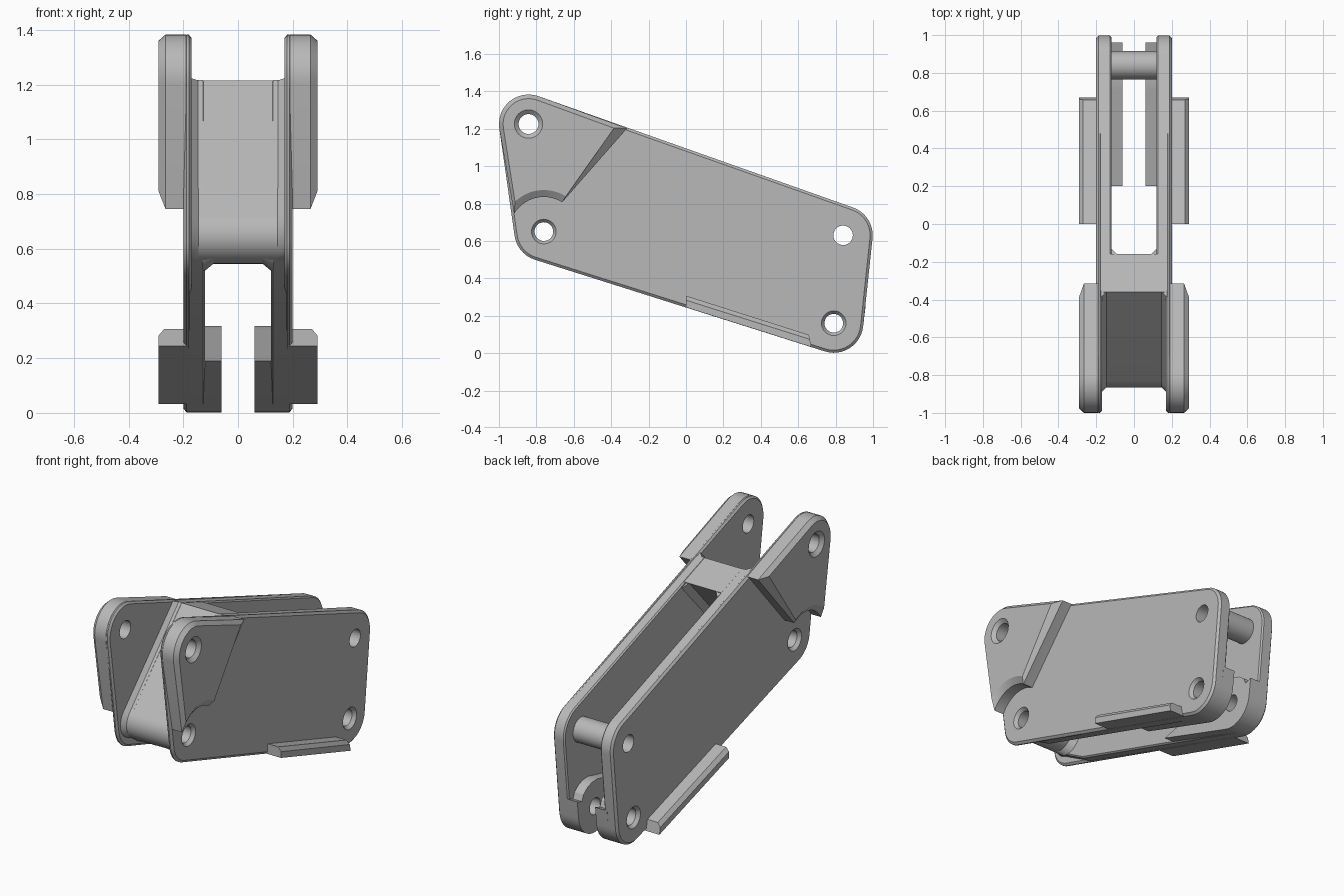
import bpy, bmesh
from math import cos, sin, atan2, pi, radians
from mathutils import Vector
from mathutils.geometry import convex_hull_2d

default = bpy.data.objects.get("Cube")
if default:
    bpy.data.objects.remove(default, do_unlink=True)

grey = bpy.data.materials.new("plain_grey")
grey.use_nodes = True
colour = (0.48, 0.48, 0.48, 1)
grey.diffuse_color = colour
grey.node_tree.nodes["Principled BSDF"].inputs["Base Color"].default_value = colour

# Pivot centres in the side plane (y, z), anticlockwise
FRONT_LOW = Vector((-0.76, 0.65))
BACK_LOW = Vector((0.79, 0.16))
BACK_TOP = Vector((0.84, 0.63))
FRONT_TOP = Vector((-0.842, 1.225))
CORNERS = [FRONT_LOW, BACK_LOW, BACK_TOP, FRONT_TOP]
R = 0.158


def arc(c, r, a, b, n=12):
    return [Vector((c[0] + r * cos(a + (b - a) * i / n), c[1] + r * sin(a + (b - a) * i / n)))
            for i in range(n + 1)]


def corner_arc(i, r):
    """Rounded corner i of the link outline."""
    p, c, q = CORNERS[i - 1], CORNERS[i], CORNERS[(i + 1) % 4]
    a = atan2(c.y - p.y, c.x - p.x) - pi / 2
    b = atan2(q.y - c.y, q.x - c.x) - pi / 2
    return arc(c, r, a, a + (b - a) % (2 * pi))


def outline(r=R):
    return [p for i in range(4) for p in corner_arc(i, r)]


def hull(points):
    return [points[i] for i in convex_hull_2d(points)]


def inset(pts, d):
    """Shrink a closed polygon by d with mitred corners."""
    n = len(pts)
    area = sum(pts[i - 1].x * pts[i].y - pts[i].x * pts[i - 1].y for i in range(n))
    s = 1 if area > 0 else -1
    result = []
    for i in range(n):
        e = (pts[i] - pts[i - 1]).normalized()
        f = (pts[(i + 1) % n] - pts[i]).normalized()
        n1, n2 = Vector((-e.y, e.x)) * s, Vector((-f.y, f.x)) * s
        result.append(pts[i] + (n1 + n2) * d / max(0.3, 1 + n1.dot(n2)))
    return result


def shift(pts, y, z):
    return [p + Vector((y, z)) for p in pts]


def add_loft(bm, rings):
    loops = [[bm.verts.new((x, p[0], p[1])) for p in pts] for x, pts in rings]
    for a, b in zip(loops, loops[1:]):
        for i in range(len(a)):
            bm.faces.new((a[i - 1], a[i], b[i], b[i - 1]))
    bm.faces.new(loops[0])
    bm.faces.new(loops[-1])


def finish(name, bm):
    bmesh.ops.recalc_face_normals(bm, faces=bm.faces)
    mesh = bpy.data.meshes.new(name)
    bm.to_mesh(mesh)
    bm.free()
    mesh.materials.append(grey)
    ob = bpy.data.objects.new(name, mesh)
    bpy.context.collection.objects.link(ob)
    return ob


def select(ob):
    bpy.ops.object.select_all(action='DESELECT')
    ob.select_set(True)
    bpy.context.view_layer.objects.active = ob


def part(name, rings, holes=True):
    bm = bmesh.new()
    add_loft(bm, rings)
    ob = finish(name, bm)
    select(ob)
    if holes:
        cut = ob.modifiers.new("pivot_holes", 'BOOLEAN')
        cut.operation, cut.solver, cut.object = 'DIFFERENCE', 'EXACT', cutter
        bpy.ops.object.modifier_apply(modifier=cut.name)
    bpy.ops.object.shade_smooth_by_angle(angle=radians(25))
    return ob


# Cutter for the four pivot holes, countersunk at the outer faces
bm = bmesh.new()
for centre, r, face, wide in ((FRONT_LOW, 0.05, 0.2, 0.066), (BACK_LOW, 0.05, 0.2, 0.066),
                              (FRONT_TOP, 0.053, 0.29, 0.076), (BACK_TOP, 0.052, 0.2, 0.052)):
    steps = ((-0.4, wide), (-face, wide), (0.02 - face, r), (face - 0.02, r), (face, wide), (0.4, wide))
    add_loft(bm, [(x, arc(centre, rad, 0, 2 * pi, 32)[:-1]) for x, rad in steps])
cutter = finish("hole_cutter", bm)
cutter.hide_render = True

# Profiles
full = outline()
web = hull(arc(FRONT_LOW, 0.105, 0, 2 * pi, 48)[:-1]
           + [Vector((-0.36, 1.215)), Vector((-0.16, 1.145))])
rear = hull(arc(FRONT_LOW, 0.105, 0, 2 * pi, 48)[:-1]
            + [Vector((-0.36, 1.217)), Vector((-0.6, 0.437))]
            + corner_arc(1, R) + corner_arc(2, R))


def ear_shape(rim, r, start, top):
    """Raised front corner, with a scoop around the lower pivot."""
    return ([Vector(top)] + corner_arc(3, rim)
            + arc(FRONT_LOW, r, radians(start), radians(58), 16))


ear_full = ear_shape(R, 0.185, 149, (-0.315, 1.202))
ear_face = ear_shape(R - 0.022, 0.222, 134, (-0.385, 1.203))
ear_inner = ear_shape(R - 0.018, 0.185, 145, (-0.325, 1.186))

boss = corner_arc(1, R) + [Vector(p) for p in (
    (0.96, 0.25), (0.915, 0.235), (0.9, 0.272), (0.86, 0.302), (0.82, 0.315),
    (0.77, 0.318), (0.71, 0.303), (0.2, 0.19))]
flange = [Vector(p) for p in ((0, 0.245), (0.67, 0.033), (0.657, 0.098), (0, 0.307))]
flange_outer = [Vector(p) for p in ((0, 0.245), (0.67, 0.033), (0.662, 0.074), (0, 0.283))]

# Mirrored side parts
for side, s in (("left", 1), ("right", -1)):
    def rings(*items):
        return [(s * x, pts) for x, pts in items]

    part(side + "_side_plate", rings((0.17, inset(full, 0.012)), (0.18, full),
                                     (0.188, full), (0.2, inset(full, 0.014))))
    part(side + "_inner_plate", rings((0.12, inset(rear, 0.008)), (0.128, rear), (0.185, rear)))
    part(side + "_front_ear", rings((0.172, ear_inner), (0.19, ear_full),
                                    (0.265, ear_full), (0.29, ear_face)))
    part(side + "_pivot_boss", rings((0.06, boss), (0.14, boss)))
    part(side + "_lower_flange", rings((0.185, flange), (0.27, flange), (0.29, flange_outer)), False)
    # Sloped gussets where the web meets the plates
    part(side + "_rear_gusset", rings((0.09, web), (0.12, shift(web, 0.03, -0.025)),
                                      (0.13, shift(web, 0.03, -0.025))))
    part(side + "_front_gusset", rings((0.145, web), (0.172, shift(web, -0.025, 0.009)),
                                       (0.18, shift(web, -0.025, 0.009))))

# Cross web and hollow rear pin
part("cross_web", [(-0.185, web), (0.185, web)])
pin = arc(BACK_TOP, 0.075, 0, 2 * pi, 40)[:-1]
part("rear_pin", [(-0.13, pin), (0.13, pin)])

bpy.data.objects.remove(cutter, do_unlink=True)
